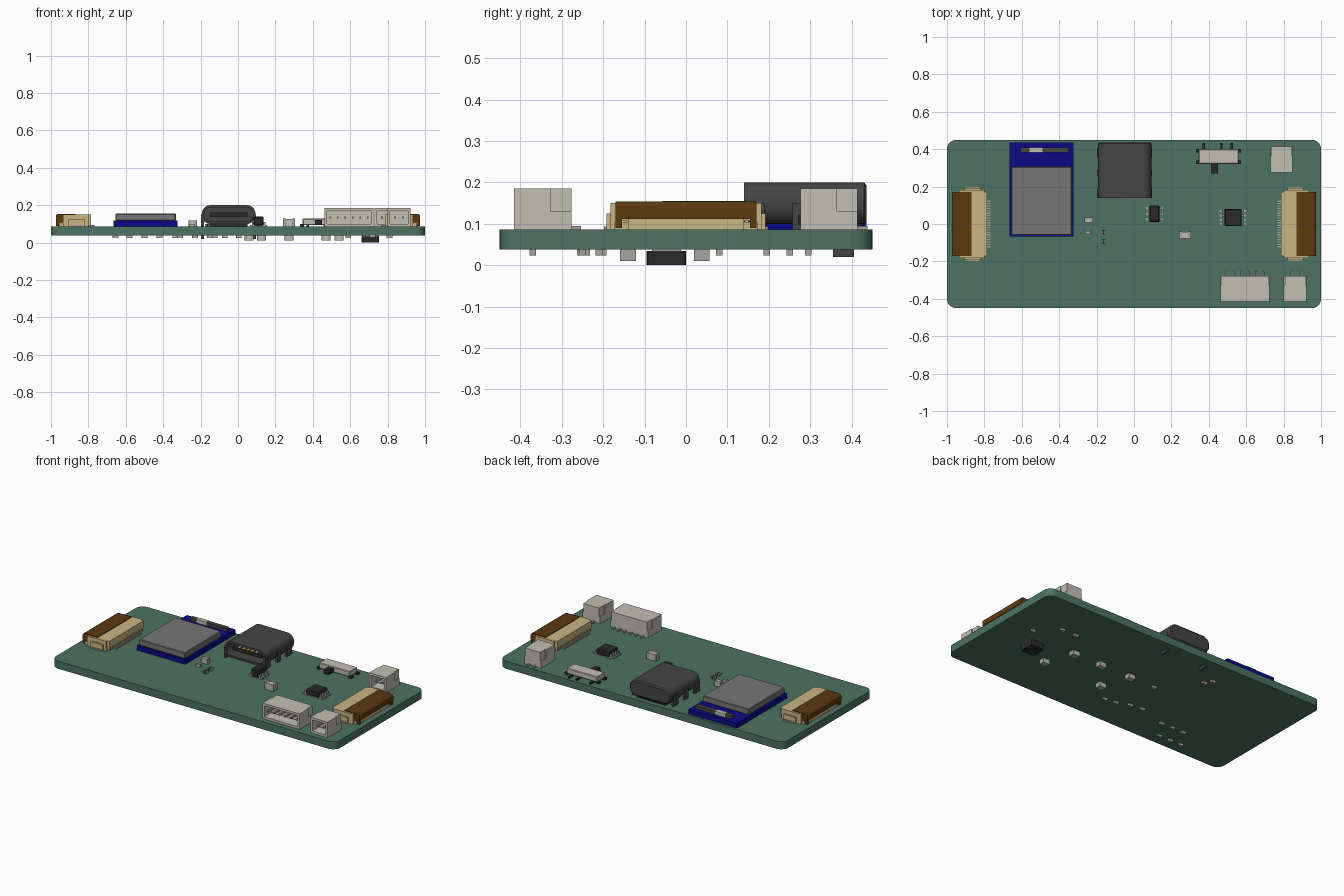
import bpy
import bmesh
import math
from mathutils import Matrix, Vector

if "Cube" in bpy.data.objects:
    bpy.data.objects.remove(bpy.data.objects["Cube"], do_unlink=True)


def make_material(name, red, green, blue):
    mat = bpy.data.materials.new(name)
    mat.use_nodes = True
    colour = (red, green, blue, 1)
    mat.diffuse_color = colour
    mat.node_tree.nodes["Principled BSDF"].inputs["Base Color"].default_value = colour
    return mat


board_green = make_material("board green", .075, .168, .122)
module_blue = make_material("module blue", .003, .003, .24)
tan_plastic = make_material("tan plastic", .58, .47, .23)
brown_plastic = make_material("brown plastic", .105, .042, .005)
shield_grey = make_material("shield grey", .18, .18, .18)
shell_grey = make_material("dark shell grey", .06, .06, .06)
chip_black = make_material("chip black", .023, .023, .023)
cream_plastic = make_material("cream plastic", .54, .52, .45)
pin_metal = make_material("pin metal", .38, .37, .34)
contact_gold = make_material("contact gold", .71, .51, .08)

TOP, UNDER = .086, .038


def finish(name, bm, material):
    bmesh.ops.recalc_face_normals(bm, faces=bm.faces)
    mesh = bpy.data.meshes.new(name)
    bm.to_mesh(mesh)
    bm.free()
    mesh.materials.append(material)
    obj = bpy.data.objects.new(name, mesh)
    bpy.context.collection.objects.link(obj)
    return obj


def span(x0, x1, y0, y1, z0, z1):
    """A box given by its limits on each axis."""
    return Vector((x0, y0, z0)), Vector((x1, y1, z1))


def block(x, y, width, depth, z0, z1):
    """A box given by its centre, footprint and heights."""
    return span(x - width / 2, x + width / 2, y - depth / 2, y + depth / 2, z0, z1)


def part(name, material, boxes, bevel=0, segments=1, choose=None):
    """Join several boxes in one object, bevelling the chosen edges."""
    bm = bmesh.new()
    for low, high in boxes:
        place = Matrix.Translation((low + high) / 2) @ Matrix.Diagonal((high - low).to_4d())
        bmesh.ops.create_cube(bm, size=1, matrix=place)
    if bevel:
        edges = [e for e in bm.edges if choose is None or choose(e)]
        bmesh.ops.bevel(bm, geom=edges, offset=bevel, segments=segments,
                        profile=.5, affect='EDGES')
    return finish(name, bm, material)


def smooth(obj):
    bpy.ops.object.select_all(action='DESELECT')
    obj.select_set(True)
    bpy.context.view_layer.objects.active = obj
    bpy.ops.object.shade_smooth_by_angle(angle=math.radians(35))


def upright(edge):
    a, b = edge.verts
    return abs(a.co.z - b.co.z) > .01


# Circuit board with rounded corners
smooth(part("circuit_board", board_green, [span(-1, 1, -.45, .45, UNDER, TOP)],
            .05, 8, upright))

# Radio module with shield can and antenna
part("module_board", module_blue, [span(-.665, -.324, -.067, .436, TOP, .117)])
part("module_shield", shield_grey, [span(-.655, -.332, -.06, .307, .117, .155)], .004)
part("module_antenna", shell_grey, [span(-.607, -.35, .382, .409, .117, .137)])
part("antenna_label", cream_plastic, [span(-.56, -.49, .381, .41, .117, .139)])


# Ribbon connectors at both ends
def ribbon_connector(side, label):
    def mirrored(x0, x1, y0, y1, z0, z1):
        return span(min(side * x0, side * x1), max(side * x0, side * x1), y0, y1, z0, z1)

    body = [mirrored(.785, .87, -.172, .172, .108, .15),
            mirrored(.80, .955, -.172, .172, TOP, .104),
            mirrored(.87, .963, -.14, .14, TOP, .112)]
    for end in (-1, 1):
        y0, y1 = sorted((end * .165, end * .182))
        body.append(mirrored(.80, .935, y0, y1, TOP, .15))
        y0, y1 = sorted((end * .18, end * .192))
        body.append(mirrored(.82, .905, y0, y1, TOP, .125))
    # Teeth under the inner lip
    teeth = 20
    for i in range(teeth):
        y = (i - (teeth - 1) / 2) * .0172
        body.append(mirrored(.785, .80, y - .005, y + .005, .09, .108))
    part(label + "_ribbon_socket", tan_plastic, body)
    part(label + "_ribbon_latch", brown_plastic,
         [mirrored(.868, .974, -.17, .17, .112, .154)], .015, 4,
         lambda e: all(abs(v.co.x) > .97 and v.co.z > .15 for v in e.verts))
    part(label + "_latch_ends", brown_plastic,
         [block(side * .955, end * .162, .034, .016, .09, .13) for end in (-1, 1)])
    pins = [block(side * .783, (i - 9.5) * .0128, .03, .006, TOP, .094) for i in range(20)]
    pins += [block(side * .86, end * .19, .07, .016, TOP, .094) for end in (-1, 1)]
    part(label + "_ribbon_pins", pin_metal, pins)


ribbon_connector(-1, "right")
ribbon_connector(1, "left")


# Cable port: a rounded shell open towards the front
def rounded_loop(bm, y, inset):
    half_w, half_h, steps = .143 - inset, .05 - inset, 8
    radius = .045 - inset
    verts = []
    for quarter, (sx, sz) in enumerate(((1, 1), (-1, 1), (-1, -1), (1, -1))):
        for i in range(steps + 1):
            angle = (quarter + i / steps) * math.pi / 2
            verts.append(bm.verts.new((
                -.05 + sx * (half_w - radius) + radius * math.cos(angle), y,
                .15 + sz * (half_h - radius) + radius * math.sin(angle))))
    return verts


bm = bmesh.new()
loops = [rounded_loop(bm, y, inset) for y, inset in
         ((.436, .008), (.43, 0), (.14, 0), (.14, .012), (.36, .012))]
for first, second in zip(loops, loops[1:]):
    for i in range(len(first)):
        j = (i + 1) % len(first)
        bm.faces.new((first[i], first[j], second[j], second[i]))
bm.faces.new(loops[0])
bm.faces.new(loops[-1])
smooth(finish("port_shell", bm, shell_grey))
part("port_tongue", chip_black, [span(-.15, .05, .16, .365, .138, .16)])
part("port_contacts", contact_gold,
     [block(-.05 + i * .03, .2, .014, .07, .159, .162) for i in range(-2, 3)]
     + [block(-.05 + i * .03, .2, .014, .07, .136, .139) for i in range(-2, 3)])
legs = []
for x in (-.19, .09):
    legs += [block(x, .38, .014, .05, .02, .15), block(x, .165, .014, .05, TOP, .15),
             block(x, .275, .014, .035, TOP, .15)]
part("port_legs", shell_grey, legs)
part("port_base", chip_black, [span(-.15, .05, .27, .42, TOP, .11)])


# Wire connectors with an open front
def wire_connector(label, x0, x1, front, pin_count):
    back, roof, wall = front + .138, .185, .014
    part(label + "_housing", cream_plastic, [
        span(x0, x1, front, back, TOP, TOP + wall),
        span(x0 + .006, x1 - .006, front, back, roof - wall, roof),
        span(x0, x0 + wall, front, back - .05, TOP, roof),
        span(x1 - wall, x1, front, back - .05, TOP, roof),
        span(x0 + .006, x1 - .006, front + .07, back, TOP, roof),
        span(x0, x1, front + .08, back, TOP, .13)])
    middle = (x0 + x1) / 2
    pins = []
    for i in range(pin_count):
        x = middle + (i - (pin_count - 1) / 2) * .04
        pins += [block(x, front + .045, .01, .07, .13, .14),
                 block(x, back + .011, .01, .026, TOP, .095)]
    part(label + "_pins", pin_metal, pins)


wire_connector("wide_front_connector", .463, .724, -.415, 6)
wire_connector("small_front_connector", .80, .922, -.415, 2)
wire_connector("small_back_connector", .73, .848, .276, 2)

# Slide switch
part("switch_body", cream_plastic, [span(.345, .56, .322, .40, .093, .128)], .004)
part("switch_knob", chip_black, [span(.412, .45, .27, .33, .098, .122)])
part("switch_tabs", chip_black,
     [block(x, y, .02, .02, TOP, .1) for x in (.342, .563) for y in (.33, .392)]
     + [block(x, .41, .012, .045, TOP, .096) for x in (.373, .468, .522)])


# Gull wing chips
def chip(label, x, y, width, depth, roof, rows, reach):
    part(label + "_body", chip_black, [block(x, y, width, depth, .092, roof)], .005)
    pitch = depth / rows
    pins = []
    for i in range(rows):
        py = y + (i - (rows - 1) / 2) * pitch
        pins += [block(x, py, reach, pitch * .45, TOP, .094),
                 block(x, py, (reach + width) / 2, pitch * .45, .094, .11)]
    part(label + "_pins", pin_metal, pins)


chip("small_chip", .11, .055, .053, .09, .14, 3, .092)
chip("large_chip", .53, .034, .092, .092, .125, 4, .145)


# Two-ended surface parts
def passives(label, places, width, depth, z0, z1, colour):
    bodies, ends = [], []
    for x, y in places:
        bodies.append(block(x, y, width * .55, depth * .94, z0, z1 - .001))
        for side in (-1, 1):
            ends.append(block(x + side * width * .38, y, width * .24, depth, z0, z1))
    part(label + "_bodies", colour, bodies)
    part(label + "_ends", pin_metal, ends)


passives("top_capacitor", [(-.243, .02)], .045, .027, TOP, .118, cream_plastic)
passives("tiny_capacitor", [(-.247, -.045)], .03, .016, TOP, .1, cream_plastic)
passives("big_capacitor", [(.273, -.06)], .064, .038, TOP, .128, cream_plastic)
passives("top_resistors", [(-.163, -.045), (-.163, -.093)], .025, .025, TOP, .1, chip_black)

# Parts under the board
passives("under_large", [(.54, -.14), (.47, .038), (.273, .038), (.125, -.14), (.06, .038)],
         .048, .038, .01, UNDER, cream_plastic)
row = [(.005, -.25), (-.07, -.24), (-.15, -.21), (-.23, -.2)]
row += [(x, -.255) for x in (-.42, -.5, -.58)]
row += [(x, -.37) for x in (-.5, -.58, -.655)]
row += [(.81, .08), (.69, .195), (.59, .195), (-.124, .03), (-.31, .25), (-.336, .295)]
passives("under_small", row, .03, .016, .024, UNDER, cream_plastic)
part("under_inductor", chip_black, [span(.66, .755, -.095, 0, 0, .034)], .01, 2, upright)
part("under_inductor_pads", pin_metal,
     [block(x, -.047, .02, .07, .03, UNDER) for x in (.672, .743)])
